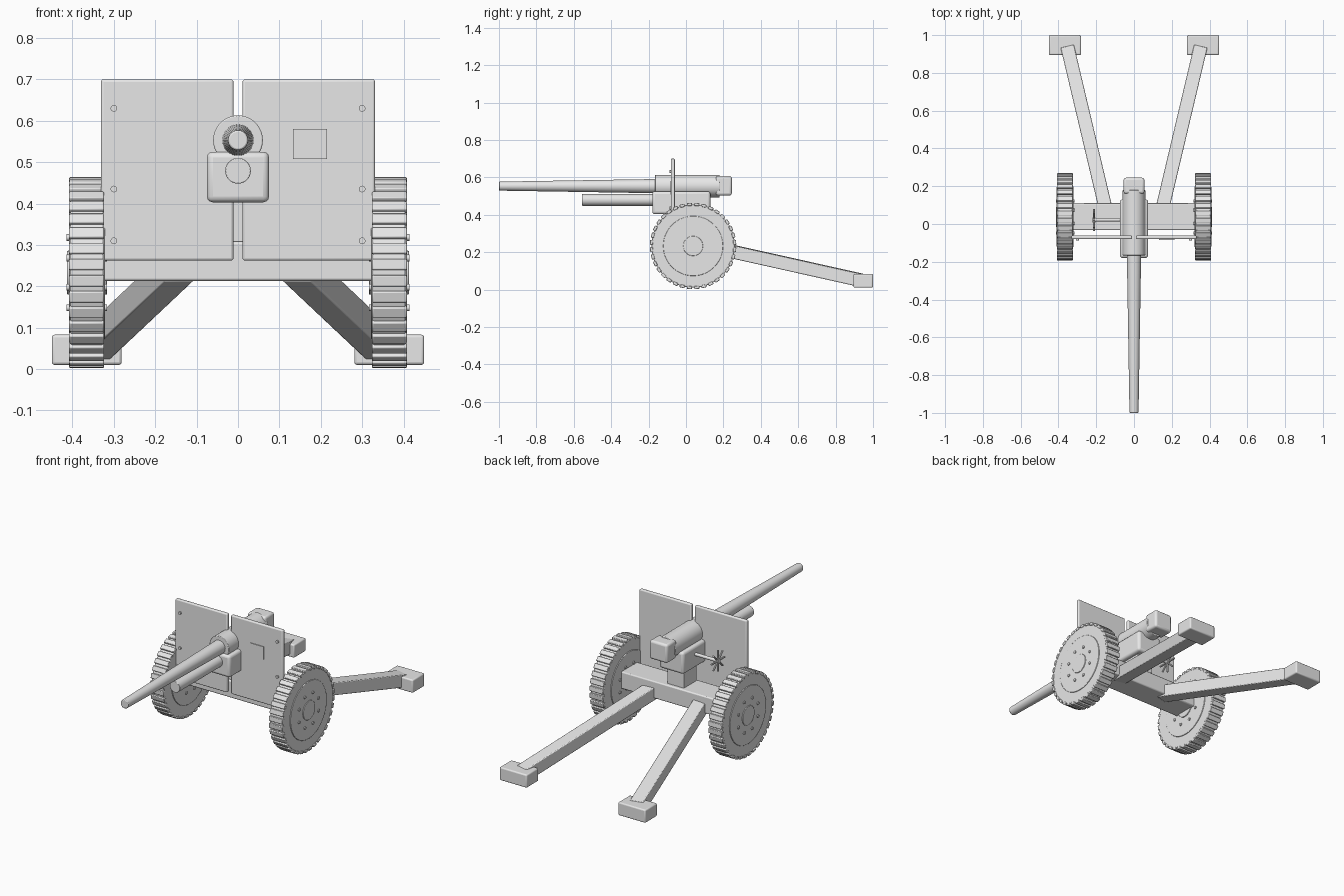
import bpy, math
from mathutils import Vector, Matrix

if "Cube" in bpy.data.objects:
    bpy.data.objects.remove(bpy.data.objects["Cube"])

paint = bpy.data.materials.new("grey_paint")
paint.diffuse_color = (0.8, 0.8, 0.8, 1)
paint.use_nodes = True
paint.node_tree.nodes["Principled BSDF"].inputs["Base Color"].default_value = paint.diffuse_color


def finish(ob, name, bevel=0.0, segments=3):
    ob.name = name
    ob.data.materials.append(paint)
    if bevel:
        m = ob.modifiers.new("soft_edges", 'BEVEL')
        m.width, m.segments, m.limit_method = bevel, segments, 'ANGLE'
    bpy.ops.object.shade_smooth_by_angle(angle=math.radians(35))
    return ob


def box(name, lo, hi, bevel=0.0, segments=3):
    lo, hi = Vector(lo), Vector(hi)
    bpy.ops.mesh.primitive_cube_add(size=1, location=(lo + hi) / 2)
    ob = bpy.context.object
    ob.data.transform(Matrix.Diagonal((*(hi - lo), 1)))
    return finish(ob, name, bevel, segments)


def rod(name, a, b, r1, r2=None, sides=32, bevel=0.0):
    """Round bar from a to b, tapering from r1 to r2."""
    a, b = Vector(a), Vector(b)
    bpy.ops.mesh.primitive_cone_add(vertices=sides, radius1=r1, radius2=r1 if r2 is None else r2,
                                    depth=(b - a).length, location=(a + b) / 2)
    ob = bpy.context.object
    ob.data.transform((b - a).to_track_quat('Z', 'Y').to_matrix().to_4x4())
    return finish(ob, name, bevel, 2)


def beam(name, a, b, width, height, bevel):
    """Square beam from a to b with its sides kept upright."""
    a, b = Vector(a), Vector(b)
    d = (b - a).normalized()
    side = d.cross(Vector((0, 0, 1))).normalized()
    up = side.cross(d)
    bpy.ops.mesh.primitive_cube_add(size=1, location=(a + b) / 2)
    ob = bpy.context.object
    rot = Matrix((side, d, up)).transposed().to_4x4()
    ob.data.transform(rot @ Matrix.Diagonal((width, (b - a).length, height, 1)))
    return finish(ob, name, bevel, 2)


# gun: barrel, sleeve, breech, recoil cylinder and cradle
GZ = 0.553
rod("barrel", (0, -0.15, GZ), (0, -1.0, GZ), 0.038, 0.024, 48, 0.004)
rod("barrel_sleeve", (0, -0.166, GZ), (0, 0.18, GZ), 0.06, sides=48, bevel=0.003)
box("breech_block", (-0.055, 0.16, 0.503), (0.055, 0.245, 0.607), 0.012)
rod("recoil_cylinder", (0, -0.1, 0.479), (0, -0.556, 0.479), 0.031, sides=40, bevel=0.002)
box("cradle", (-0.075, -0.18, 0.403), (0.075, 0.13, 0.525), 0.014)

# carriage
box("axle_beam", (-0.335, -0.033, 0.213), (0.335, 0.11, 0.308), 0.006, 2)
box("pedestal", (-0.05, -0.02, 0.29), (0.05, 0.09, 0.42))

# sight port plate on the shield
box("sight_port_plate", (0.133, -0.084, 0.508), (0.215, -0.078, 0.58))

WY, WZ, R = 0.038, 0.233, 0.231
for s, label in ((-1, "left"), (1, "right")):
    # shield half with rivets
    x0, x1 = sorted((s * 0.011, s * 0.331))
    box(label + "_shield", (x0, -0.08, 0.262), (x1, -0.06, 0.70), 0.006)
    for z in (0.31, 0.435, 0.63):
        rod(label + "_shield_rivet", (s * 0.30, -0.075, z), (s * 0.30, -0.087, z), 0.008, sides=16)

    # trail leg and its foot
    beam(label + "_trail_leg", (s * 0.145, 0.06, 0.245), (s * 0.352, 0.935, 0.05), 0.072, 0.07, 0.004)
    x0, x1 = sorted((s * 0.281, s * 0.45))
    box(label + "_trail_foot", (x0, 0.895, 0.01), (x1, 1.0, 0.083), 0.007)

    # tyre, rim disc and hub
    rod(label + "_tyre", (s * 0.325, WY, WZ), (s * 0.405, WY, WZ), R - 0.008, sides=72, bevel=0.004)
    rod(label + "_rim_disc", (s * 0.321, WY, WZ), (s * 0.409, WY, WZ), 0.16, sides=64, bevel=0.002)
    rod(label + "_hub", (s * 0.316, WY, WZ), (s * 0.413, WY, WZ), 0.053, sides=40, bevel=0.002)
    # bolts around the hub on both faces
    for i in range(8):
        a = math.tau * (i + 0.5) / 8
        y, z = WY + 0.092 * math.cos(a), WZ + 0.092 * math.sin(a)
        rod(label + "_wheel_bolt", (s * 0.316, y, z), (s * 0.414, y, z), 0.008, sides=12)
    # tread blocks
    n = 36
    for i in range(n):
        ob = box(label + "_tread_block", (-0.042, -0.0135, R - 0.016), (0.042, 0.0135, R), 0.003, 2)
        ob.data.transform(Matrix.Translation(ob.location))
        ob.location = (s * 0.366, WY, WZ)
        ob.rotation_euler.x = math.tau * (i + 0.5) / n

# aiming handwheel: shaft, hub and spokes
HY, HZ = 0.022, 0.478
rod("handwheel_shaft", (-0.07, HY, HZ), (-0.215, HY, HZ), 0.009, sides=20)
rod("handwheel_hub", (-0.205, HY, HZ), (-0.22, HY, HZ), 0.013, sides=20)
for i in range(4):
    a = math.pi * i / 4
    d = Vector((0, math.cos(a), math.sin(a))) * 0.058
    c = Vector((-0.212, HY, HZ))
    rod("handwheel_spoke", c - d, c + d, 0.005, sides=10)
